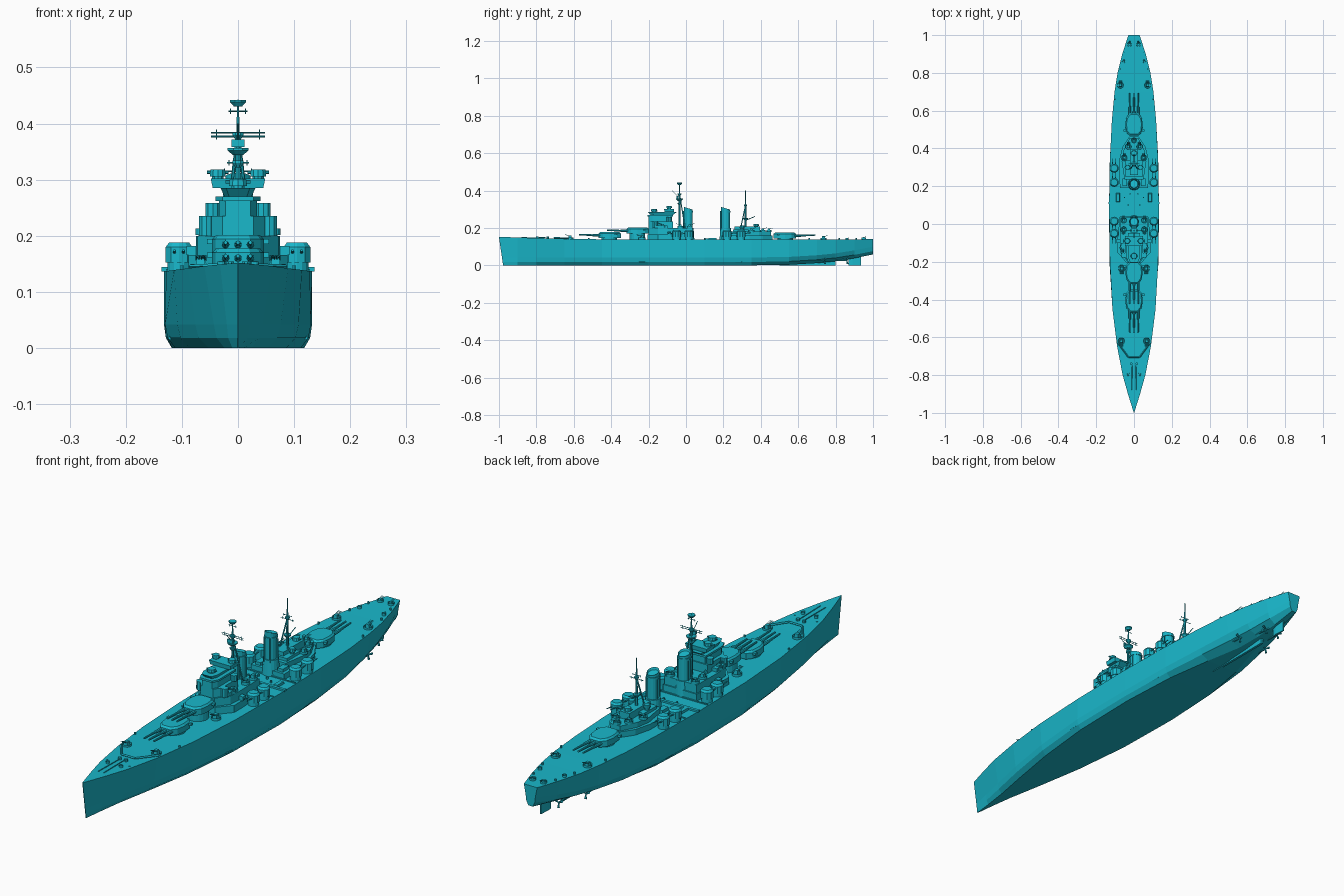
import bpy, bmesh, math
from mathutils import Vector, Matrix

paint = bpy.data.materials.new("cyan_paint")
paint.diffuse_color = (0.01, 0.48, 0.6, 1)


class Part:
    """Collects simple solids into one flat-shaded object."""
    def __init__(self, name):
        self.name, self.bm = name, bmesh.new()

    def prism(self, pts, z0, z1, top=1.0, slope=0.0, inset=0.0):
        bm, n = self.bm, len(pts)
        cx, cy = sum(p[0] for p in pts) / n, sum(p[1] for p in pts) / n
        lo = [bm.verts.new((x, y, z0)) for x, y in pts]
        hi = [bm.verts.new((cx + (x - cx) * top, cy + (y - cy) * top, z1 + slope * (y - cy)))
              for x, y in pts]
        bm.faces.new(lo[::-1])
        cap = bm.faces.new(hi)
        for i in range(n):
            j = (i + 1) % n
            bm.faces.new((lo[i], lo[j], hi[j], hi[i]))
        if inset:
            cap.normal_update()
            bmesh.ops.inset_individual(bm, faces=[cap], thickness=inset)
            bmesh.ops.translate(bm, verts=cap.verts, vec=(0, 0, -inset * 3))

    def box(self, x0, x1, y0, y1, z0, z1, top=1.0):
        self.prism([(x0, y0), (x1, y0), (x1, y1), (x0, y1)], z0, z1, top)

    def cyl(self, x, y, rx, z0, z1, ry=None, n=12, **kw):
        ry = ry or rx
        self.prism([(x + rx * math.cos((i + .5) * math.tau / n),
                     y + ry * math.sin((i + .5) * math.tau / n)) for i in range(n)], z0, z1, **kw)

    def rod(self, a, b, r1, r2=None, n=6):
        a, b = Vector(a), Vector(b)
        d = b - a
        m = Matrix.Translation((a + b) / 2) @ d.to_track_quat('Z', 'Y').to_matrix().to_4x4()
        bmesh.ops.create_cone(self.bm, cap_ends=True, segments=n, radius1=r1,
                              radius2=r2 or r1, depth=d.length, matrix=m)

    def done(self):
        bmesh.ops.recalc_face_normals(self.bm, faces=self.bm.faces)
        me = bpy.data.meshes.new(self.name)
        self.bm.to_mesh(me)
        self.bm.free()
        me.materials.append(paint)
        ob = bpy.data.objects.new(self.name, me)
        bpy.context.collection.objects.link(ob)
        return ob


# Hull stations: y, half-widths at deck / waterline / bottom, keel z, deck z
stations = [(-1, .001, .001, .001, 0, .152), (-.9, .032, .02, .01, 0, .149),
            (-.8, .06, .043, .024, 0, .146), (-.65, .089, .076, .052, 0, .142),
            (-.45, .114, .108, .086, 0, .139), (-.2, .128, .13, .112, 0, .137),
            (.1, .132, .132, .118, 0, .137), (.35, .127, .128, .105, 0, .137),
            (.55, .117, .114, .072, .003, .137), (.7, .103, .095, .034, .012, .138),
            (.8, .087, .076, .022, .022, .138), (.9, .062, .052, .015, .038, .139),
            (1, .03, .022, .01, .058, .14)]
hull = Part("hull")
rings = []
for y, dw, ww, bw, zk, zd in stations:
    half = [(bw, zk), (bw * .25 + ww * .75, zk + .018), (ww, zk + .042), (dw, zd)]
    rake = .022 if y == -1 else 0
    rings.append([hull.bm.verts.new((x, y + rake * (1 - z / zd), z))
                  for x, z in half + [(-x, z) for x, z in half[::-1]]])
for a, b in zip(rings, rings[1:]):
    for i in range(8):
        j = (i + 1) % 8
        hull.bm.faces.new((a[i], a[j], b[j], b[i]))
hull.bm.faces.new(rings[0])
hull.bm.faces.new(rings[-1][::-1])
hull.done()

# Underwater gear
gear = Part("rudder_and_shafts")
gear.box(-.005, .005, .5, .8, 0, .03)
gear.prism([(-.002, .87), (.002, .87), (.005, .89), (.002, .935), (-.002, .935), (-.005, .89)], 0, .055)
for s in (-1, 1):
    for x, y0, y1 in ((.068, .56, .74), (.03, .68, .86)):
        gear.rod((s * x, y0, .035), (s * x, y1, .026), .004)
        gear.rod((s * x, y1 - .02, .027), (s * x * .9, y1 - .02, .065), .003)
        for k in range(3):
            c, t = math.cos(k * 2.094 + .5), math.sin(k * 2.094 + .5)
            gear.rod((s * x, y1, .026), (s * x + .019 * c, y1 + .004, .026 + .019 * t), .002, .005)
    gear.rod((s * .121, -.25, .018), (s * .121, .3, .018), .004, n=4)
gear.done()


# Main triple-gun turrets (d = gun direction along y)
def main_turret(name, yc, z, d):
    t = Part(name)
    outline = [(.022, .058), (.04, .035), (.046, 0), (.042, -.042), (.026, -.062)]
    pts = [(x, yc + d * f) for x, f in outline] + [(-x, yc + d * f) for x, f in outline[::-1]]
    t.cyl(0, yc, .042, .13, z, n=20)
    t.prism(pts, z, z + .024)
    t.prism(pts, z + .024, z + .031, top=.86)
    t.box(-.055, .055, yc - d * .035 - .006, yc - d * .035 + .006, z + .015, z + .024)
    for x in (-.022, 0, .022):
        t.rod((x, yc + d * .03, z + .014), (x, yc + d * .09, z + .015), .0075, .006, 8)
        t.rod((x, yc + d * .085, z + .015), (x, yc + d * .163, z + .018), .005, .0035, 8)
    t.done()


main_turret("main_turret_fore", -.41, .146, -1)
main_turret("main_turret_superfiring", -.26, .17, -1)
main_turret("main_turret_aft", .53, .144, 1)

# Secondary twin turrets on both beams
sec = Part("secondary_turrets")
for s in (-1, 1):
    for y, d in ((-.05, -1), (.015, -1), (.22, 1), (.295, 1)):
        x = s * .105
        sec.cyl(x, y, .021, .13, .152, n=14)
        sec.cyl(x, y, .025, .152, .18, ry=.024, n=10)
        sec.cyl(x, y, .025, .18, .188, ry=.024, n=10, top=.75)
        for k in (-.008, .008):
            sec.rod((x + k, y + d * .015, .17), (x + k, y + d * .052, .174), .003, .002)
sec.done()

# Light gun mounts in round tubs
aa = Part("light_gun_mounts")


def light_gun(x, y, z, r=.017, d=-1):
    aa.cyl(x, y, r, z - .004, z + .008, n=12, inset=r * .14)
    aa.box(x - r * .5, x + r * .5, y - r * .5, y + r * .5, z, z + r, .8)
    for i in (-.4, -.13, .13, .4):
        aa.rod((x + i * r, y, z + r * .8), (x + i * r, y + d * r * 1.5, z + r * 1.25), r * .07, n=4)


for s in (-1, 1):
    for x, y, z, r, d in ((.067, -.62, .142, .018, -1), (.065, -.235, .14, .019, -1),
                          (.072, .735, .139, .017, 1), (.055, .86, .139, .008, 1),
                          (.024, .95, .14, .012, 1), (.06, -.125, .205, .016, -1),
                          (.055, -.03, .203, .016, -1), (.055, .02, .203, .016, 1),
                          (.052, .35, .182, .016, 1), (.03, .41, .182, .016, 1),
                          (.03, -.795, .146, .007, -1)):
        light_gun(s * x, y, z, r, d)
light_gun(0, .443, .182, .014, 1)
aa.done()

# Deck fittings: breakwater, anchor gear, bollards, catapult
deck = Part("deck_fittings")
for s in (-1, 1):
    deck.rod((s * .085, -.63, .145), (s * .03, -.705, .147), .004, n=4)
    deck.rod((s * .03, -.705, .147), (0, -.705, .147), .004, n=4)
    deck.cyl(s * .014, -.74, .007, .14, .154, n=8)
    deck.rod((s * .01, -.75, .149), (s * .012, -.88, .15), .0018, n=4)
    deck.box(s * .085 - .01, s * .085 + .01, .115, .165, .135, .146, .8)
    for y, x in ((-.77, .05), (-.52, .1), (.66, .1), (.82, .072), (.91, .05), (.14, .05), (.1, .03), (.16, .02)):
        deck.cyl(s * x, y, .004, .136, .147, n=6)
deck.box(-.136, .136, .105, .117, .136, .144)
for y in (.043, .187):
    deck.box(-.128, .128, y - .002, y + .002, .135, .141)
deck.done()

# Forward superstructure
fore = Part("bridge_block")
fore.prism([(-.04, -.205), (.04, -.205), (.088, -.15), (.088, -.085), (.075, .04), (-.075, .04),
            (-.088, -.085), (-.088, -.15)], .13, .166)
fore.prism([(-.035, -.2), (.035, -.2), (.072, -.15), (.075, -.1), (.072, .035), (-.072, .035),
            (-.075, -.1), (-.072, -.15)], .166, .2)
fore.prism([(-.028, -.2), (.028, -.2), (.048, -.175), (.048, -.07), (-.048, -.07), (-.048, -.175)], .2, .235)
fore.prism([(-.022, -.2), (.022, -.2), (.034, -.18), (.034, -.075), (-.034, -.075), (-.034, -.18)], .235, .265)
fore.prism([(-.028, -.206), (.028, -.206), (.04, -.18), (.04, -.07), (-.04, -.07), (-.04, -.18)], .262, .27)
fore.prism([(-.016, -.19), (.016, -.19), (.024, -.17), (.024, -.07), (-.024, -.07), (-.024, -.17)], .27, .285, top=1.3)
fore.box(-.045, .045, -.115, -.065, .285, .302, 1.08)
for s in (-1, 1):
    fore.box(s * .055 - .014, s * .055 + .014, -.17, -.1, .2, .214)
    fore.cyl(s * .056, -.165, .014, .2, .235, n=10)
    fore.cyl(s * .045, -.09, .014, .235, .258, n=10)
    fore.box(s * .08 - .012, s * .08 + .012, -.1, -.08, .166, .182)
fore.done()

# Gun directors with rangefinder arms
directors = Part("gun_directors")
for x, y, z, r in ((.036, -.09, .302, .015), (-.036, -.09, .302, .015), (0, -.17, .285, .017),
                   (0, .375, .205, .015), (.034, .3, .198, .013), (-.034, .3, .198, .013)):
    directors.cyl(x, y, r * .7, z - .012, z + .005, n=10)
    directors.cyl(x, y, r, z + .004, z + .016, n=10, top=.9)
    directors.rod((x - r * 1.3, y, z + .011), (x + r * 1.3, y, z + .011), .003)
directors.done()

# Funnels with cap bands and side pipes
for name, y in (("fore_funnel", .012), ("aft_funnel", .212)):
    f = Part(name)
    f.cyl(0, y, .034, .13, .2, ry=.034, n=16, top=.85)
    f.cyl(0, y, .023, .19, .305, ry=.024, n=16, slope=-.3, inset=.003)
    f.cyl(0, y, .026, .283, .29, ry=.027, n=16)
    for s in (-1, 1):
        f.rod((s * .012, y - .026, .19), (s * .012, y - .026, .29), .003)
        f.rod((s * .025, y + .008, .19), (s * .025, y + .008, .28), .002)
    f.done()

# Aft superstructure
aft = Part("aft_deckhouse")
aft.prism([(-.075, .19), (.075, .19), (.078, .34), (.06, .41), (.025, .462), (-.025, .462),
           (-.06, .41), (-.078, .34)], .13, .16)
aft.prism([(-.05, .235), (.05, .235), (.065, .33), (.055, .39), (.022, .455), (-.022, .455),
           (-.055, .39), (-.065, .33)], .16, .18)
aft.box(-.045, .045, .25, .335, .18, .192)
aft.box(-.022, .022, .26, .395, .18, .208)
for s in (-1, 1):
    aft.box(s * .05 - .012, s * .05 + .012, .2, .24, .16, .172)
aft.done()


# Tripod masts with yards, platforms and aerials
def mast(name, y, z0, zmid, top, legdir, yards, plats):
    m = Part(name)
    m.rod((0, y, z0), (0, y, zmid), .006, .004, 8)
    m.rod((0, y, zmid), (0, y, top), .0035, .0015)
    for s in (-1, 1):
        m.rod((s * .022, y + legdir * .03, z0), (0, y, zmid), .003)
    for z, w in yards:
        m.rod((-w, y, z), (w, y, z), .0014, n=4)
        for s in (-1, 1):
            m.rod((s * w * .8, y, z - .005), (s * w * .8, y, z + .005), .001, n=4)
    for z, r in plats:
        m.cyl(0, y, r * .5, z - .008, z, n=8, top=2)
        m.cyl(0, y, r, z, z + .004, n=8)
    m.done()


mast("fore_mast", -.035, .2, .385, .443, 1, ((.377, .048), (.384, .048), (.422, .017)),
     ((.352, .02), (.33, .011), (.38, .011), (.438, .015)))
mast("aft_mast", .318, .18, .32, .4, -1, ((.315, .03), (.33, .02)),
     ((.25, .014), (.32, .009)))
radar = Part("radar_frame")
radar.box(-.012, .012, -.052, -.044, .358, .372)
radar.rod((0, -.035, .36), (0, -.075, .4), .0015, n=4)
radar.rod((0, .318, .24), (0, .37, .262), .002, n=4)
radar.done()
